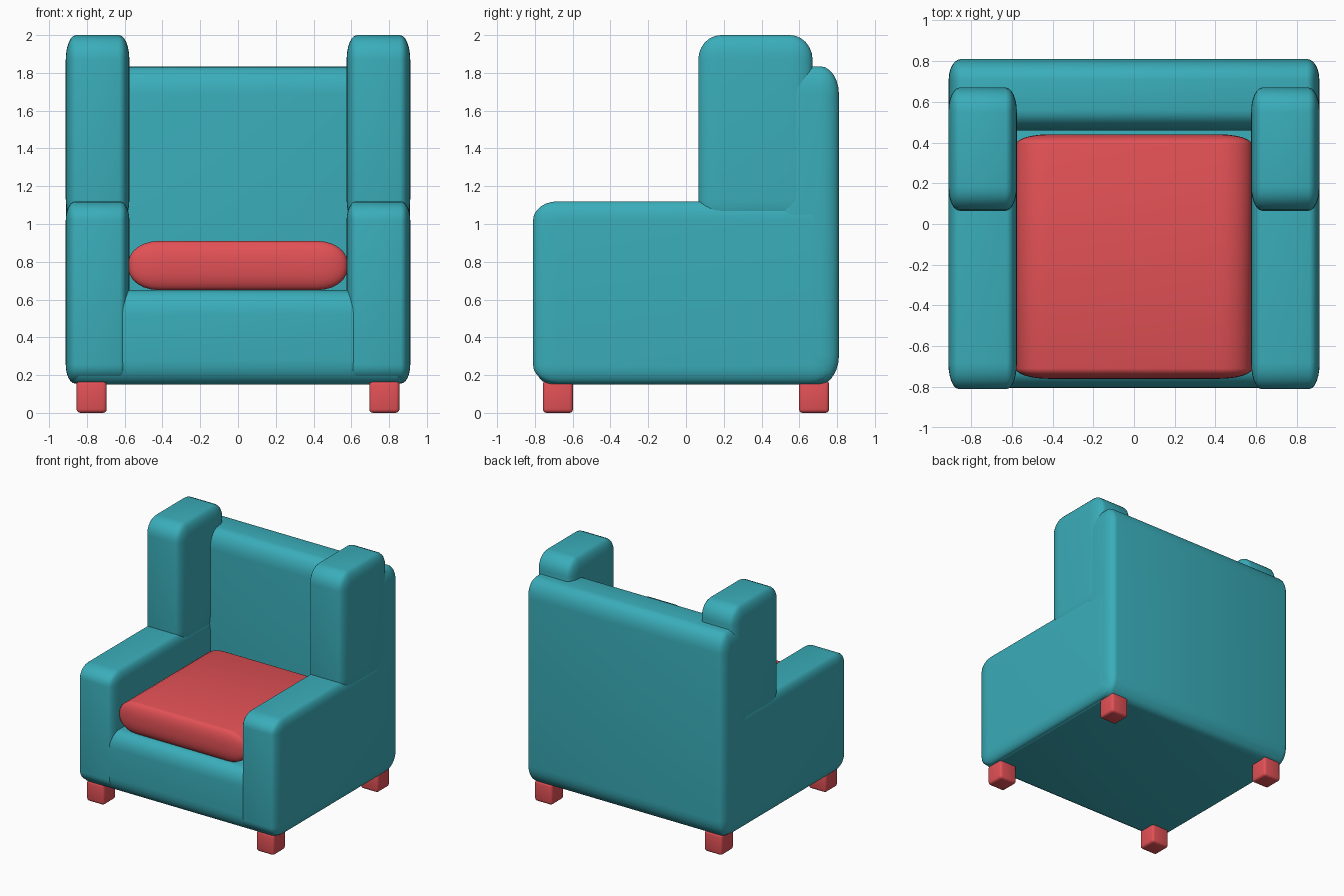
import bpy, bmesh, math
from mathutils import Vector

if "Cube" in bpy.data.objects:
    bpy.data.objects.remove(bpy.data.objects["Cube"])


def material(name, color):
    m = bpy.data.materials.new(name)
    m.diffuse_color = (*color, 1)
    m.use_nodes = True
    m.node_tree.nodes["Principled BSDF"].inputs["Base Color"].default_value = m.diffuse_color
    return m


teal = material("teal fabric", (0.042, 0.42, 0.49))
red = material("red fabric", (0.76, 0.082, 0.092))


def soft_box(name, lo, hi, radii, mat, segments=6):
    """Box between two corners, with its own rounding radius along each axis."""
    lo, hi, r = Vector(lo), Vector(hi), Vector(radii)
    size, mid = hi - lo, (lo + hi) / 2
    bm = bmesh.new()
    bmesh.ops.create_cube(bm, size=1)
    bmesh.ops.scale(bm, verts=bm.verts, vec=[s / k for s, k in zip(size, r)])
    bmesh.ops.bevel(bm, geom=bm.edges[:], offset=1, segments=segments,
                    profile=0.5, affect='EDGES')
    bmesh.ops.scale(bm, verts=bm.verts, vec=r)
    bmesh.ops.translate(bm, verts=bm.verts, vec=mid)
    bmesh.ops.recalc_face_normals(bm, faces=bm.faces)
    mesh = bpy.data.meshes.new(name)
    bm.to_mesh(mesh)
    bm.free()
    mesh.materials.append(mat)
    ob = bpy.data.objects.new(name, mesh)
    bpy.context.collection.objects.link(ob)
    bpy.ops.object.select_all(action='DESELECT')
    ob.select_set(True)
    bpy.context.view_layer.objects.active = ob
    bpy.ops.object.shade_smooth_by_angle(angle=math.radians(40))
    return ob


# Upholstered body
soft_box("seat_base", (-0.9, -0.805, 0.15), (0.9, 0.8, 0.65), (0.06, 0.09, 0.13), teal)
soft_box("backrest", (-0.91, 0.46, 0.155), (0.91, 0.81, 1.835), (0.06, 0.1, 0.15), teal)

# Seat cushion
soft_box("seat_cushion", (-0.58, -0.76, 0.65), (0.58, 0.44, 0.91), (0.16, 0.05, 0.115), red)

# Mirrored arms, wings and feet
for side, s in (("left", -1), ("right", 1)):
    x0, x1 = sorted((0.575 * s, 0.912 * s))
    soft_box(side + "_arm", (x0, -0.81, 0.155), (x1, 0.79, 1.12), (0.05, 0.13, 0.1), teal)
    soft_box(side + "_wing", (x0, 0.065, 1.0), (x1, 0.67, 2.0), (0.055, 0.12, 0.13), teal)
    for end, e in (("front", -1), ("back", 1)):
        x, y = 0.775 * s, 0.678 * e
        soft_box(f"{end}_{side}_foot", (x - 0.08, y - 0.08, 0), (x + 0.08, y + 0.08, 0.17),
                 (0.02, 0.02, 0.02), red, 3)
